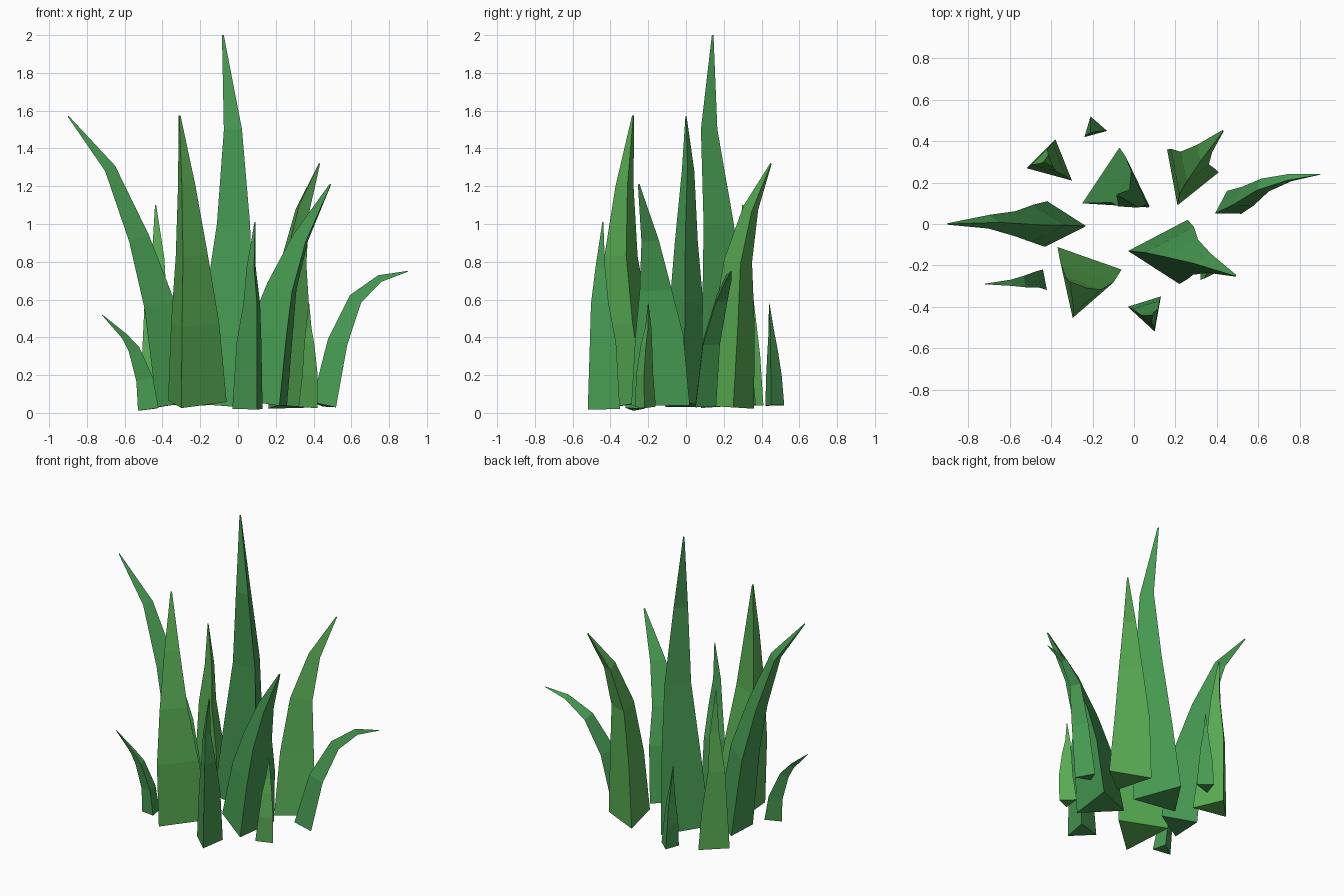
import bpy
import bmesh
from mathutils import Vector

default_cube = bpy.data.objects.get("Cube")
if default_cube:
    bpy.data.objects.remove(default_cube, do_unlink=True)


def make_material(name, color):
    material = bpy.data.materials.new(name)
    material.use_nodes = True
    material.diffuse_color = (*color, 1)
    shader = next(n for n in material.node_tree.nodes if n.type == "BSDF_PRINCIPLED")
    shader.inputs["Base Color"].default_value = (*color, 1)
    shader.inputs["Roughness"].default_value = 0.9
    return material


deep_green = make_material("deep green", (.063, .33, .084))
fresh_green = make_material("fresh green", (.102, .43, .09))

# Width of each ring from the root to the tip
TAPER = (1, .82, .55, .3, .03)


def blade(name, material, root, root_height, *path):
    """Sweep a triangular root along a bent path, tapering to a point."""
    corners = [Vector((x, y, root_height)) for x, y in root]
    centre = sum(corners, Vector()) / len(corners)
    offsets = [corner - centre for corner in corners]
    spine = [centre] + [Vector(point) for point in path]

    bm = bmesh.new()
    rings = []
    for i, (point, width) in enumerate(zip(spine, TAPER)):
        before = spine[max(i - 1, 0)]
        after = spine[min(i + 1, len(spine) - 1)]
        tilt = Vector((0, 0, 1)).rotation_difference(after - before)
        rings.append([bm.verts.new(point + tilt @ (offset * width))
                      for offset in offsets])

    # Side faces between neighbouring rings, then both end caps
    for lower, upper in zip(rings, rings[1:]):
        for a in range(len(lower)):
            b = (a + 1) % len(lower)
            bm.faces.new((lower[a], lower[b], upper[b], upper[a]))
    bm.faces.new(rings[0])
    bm.faces.new(rings[-1])
    bmesh.ops.recalc_face_normals(bm, faces=bm.faces)

    mesh = bpy.data.meshes.new(name)
    bm.to_mesh(mesh)
    bm.free()
    mesh.materials.append(material)
    obj = bpy.data.objects.new(name, mesh)
    bpy.context.collection.objects.link(obj)
    return obj


# Tall blades in the middle of the tuft
blade("tall_centre_blade", deep_green,
      [(-.25, .1), (-.07, .37), (.07, .08)], .04,
      (-.05, .17, .5), (-.02, .15, 1), (-.025, .11, 1.5), (-.08, .14, 2))
blade("left_leaning_blade", deep_green,
      [(-.23, -.01), (-.42, .11), (-.43, -.11)], .04,
      (-.44, 0, .57), (-.54, 0, .92), (-.685, .01, 1.29), (-.9, 0, 1.57))
blade("front_left_blade", fresh_green,
      [(-.37, -.11), (-.06, -.22), (-.3, -.43)], .05,
      (-.25, -.31, .47), (-.26, -.335, .83), (-.28, -.32, 1.2), (-.31, -.28, 1.575))
blade("front_right_blade", deep_green,
      [(-.03, -.13), (.26, .02), (.22, -.29)], .05,
      (.2, -.14, .42), (.25, -.16, .66), (.34, -.19, .92), (.49, -.25, 1.21))
blade("back_right_blade", fresh_green,
      [(.16, .36), (.21, .09), (.41, .25)], .03,
      (.26, .26, .45), (.28, .28, .8), (.335, .345, 1.08), (.43, .45, 1.32))
blade("back_left_blade", fresh_green,
      [(-.52, .27), (-.38, .41), (-.3, .21)], .04,
      (-.41, .3, .3), (-.43, .3, .56), (-.42, .3, .82), (-.436, .3, 1.1))

# Short blades around the edge
blade("far_right_blade", deep_green,
      [(.39, .05), (.52, .05), (.45, .16)], .04,
      (.525, .12, .37), (.62, .18, .6), (.75, .22, .71), (.9, .24, .75))
blade("far_left_blade", deep_green,
      [(-.42, -.32), (-.44, -.22), (-.53, -.28)], .02,
      (-.485, -.27, .18), (-.545, -.28, .34), (-.6, -.285, .41), (-.72, -.29, .52))
blade("front_blade", deep_green,
      [(-.03, -.4), (.1, -.52), (.13, -.35)], .02,
      (.072, -.43, .37), (.082, -.45, .58), (.075, -.45, .77), (.09, -.44, 1.01))
blade("small_back_blade", deep_green,
      [(-.24, .42), (-.21, .52), (-.13, .45)], .04,
      (-.2, .46, .2), (-.2, .455, .33), (-.205, .45, .43), (-.21, .44, .58))
blade("small_right_blade", fresh_green,
      [(.32, -.27), (.42, -.22), (.33, -.16)], .03,
      (.37, -.22, .2), (.37, -.21, .36), (.37, -.2, .45), (.375, -.2, .58))
